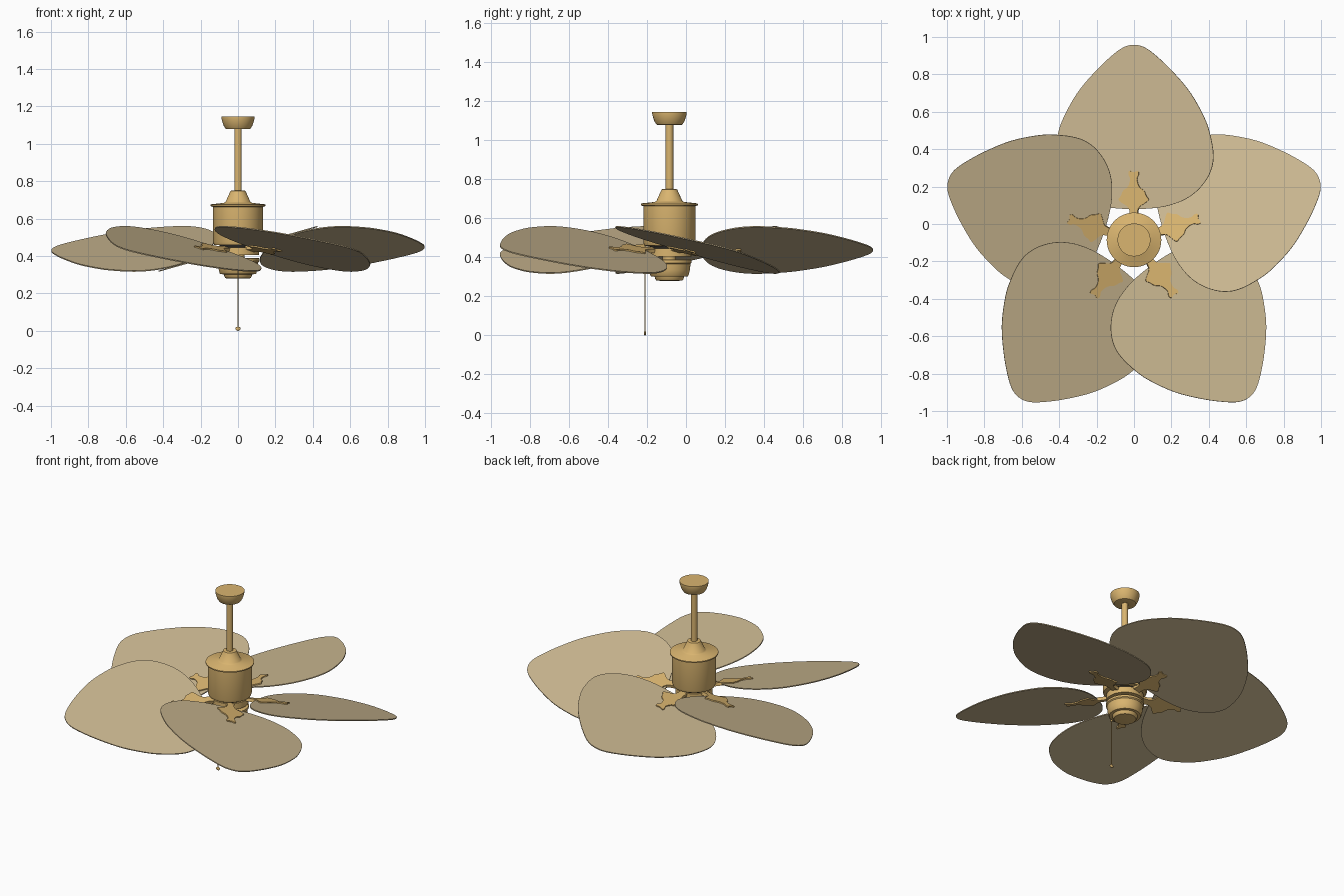
import bpy, bmesh, math
from mathutils import Matrix, Vector

if "Cube" in bpy.data.objects:
    bpy.data.objects.remove(bpy.data.objects["Cube"])

HUB = Vector((0, -0.085, 0))
PITCH = math.radians(15.7)
BLADE_Z = 0.438


def material(name, rgb):
    m = bpy.data.materials.new(name)
    m.diffuse_color = (*rgb, 1)
    m.use_nodes = True
    m.node_tree.nodes["Principled BSDF"].inputs["Base Color"].default_value = m.diffuse_color
    return m


BRASS = material("antique brass", (0.70, 0.46, 0.16))
LEAF = material("tan leaf", (0.60, 0.48, 0.285))
DARK = material("dark metal", (0.02, 0.018, 0.015))


def finish(bm, name, mat, smooth=True):
    bmesh.ops.recalc_face_normals(bm, faces=bm.faces)
    me = bpy.data.meshes.new(name)
    bm.to_mesh(me)
    bm.free()
    me.materials.append(mat)
    ob = bpy.data.objects.new(name, me)
    bpy.context.collection.objects.link(ob)
    if smooth:
        bpy.ops.object.select_all(action='DESELECT')
        ob.select_set(True)
        bpy.context.view_layer.objects.active = ob
        bpy.ops.object.shade_smooth_by_angle(angle=math.radians(35))
    return ob


def lathe(name, profile, mat, centre=HUB, n=48):
    """Solid of revolution from (radius, z) points, closed with flat caps."""
    bm = bmesh.new()
    rings = [[bm.verts.new((centre.x + r * math.cos(2 * math.pi * i / n),
                            centre.y + r * math.sin(2 * math.pi * i / n), z))
              for i in range(n)] for r, z in profile]
    for a, b in zip(rings, rings[1:]):
        for i in range(n):
            j = (i + 1) % n
            bm.faces.new((a[i], a[j], b[j], b[i]))
    bm.faces.new(rings[0])
    bm.faces.new(rings[-1])
    return finish(bm, name, mat)


def spline(pts, steps=4):
    """Catmull-Rom curve through a closed loop of 2D points."""
    out, n = [], len(pts)
    for i in range(n):
        p0, p1, p2, p3 = (Vector(pts[(i + k) % n]) for k in (-1, 0, 1, 2))
        for s in range(steps):
            t = s / steps
            out.append(0.5 * (2 * p1 + (p2 - p0) * t + (2 * p0 - 5 * p1 + 4 * p2 - p3) * t ** 2
                              + (3 * p1 - p0 - 3 * p2 + p3) * t ** 3))
    return out


def plate(name, half, thickness, mat, angle):
    """Mirrored (radius, half width) outline, pitched about its arm and turned round the hub."""
    loop = spline(half + [(r, -s) for r, s in reversed(half) if s > 0])
    bm = bmesh.new()
    place = (Matrix.Translation(HUB + Vector((0, 0, BLADE_Z)))
             @ Matrix.Rotation(angle, 4, 'Z') @ Matrix.Rotation(-PITCH, 4, 'X'))
    low, top = ([bm.verts.new(place @ Vector((p.x, p.y / math.cos(PITCH), z))) for p in loop]
                for z in (-thickness / 2, thickness / 2))
    bm.faces.new(low[::-1])
    bm.faces.new(top)
    for i in range(len(loop)):
        j = (i + 1) % len(loop)
        bm.faces.new((low[i], low[j], top[j], top[i]))
    return finish(bm, name, mat)


# Leaf blades and their brass brackets
BLADE = [(0.165, 0), (0.168, 0.085), (0.18, 0.17), (0.21, 0.26), (0.26, 0.335), (0.33, 0.392),
         (0.40, 0.42), (0.47, 0.424), (0.56, 0.408), (0.65, 0.378), (0.785, 0.303),
         (0.90, 0.207), (0.985, 0.118), (1.03, 0.055), (1.043, 0)]
BRACKET = [(0.085, 0.022), (0.14, 0.02), (0.175, 0.03), (0.198, 0.062), (0.215, 0.08), (0.235, 0.068),
           (0.262, 0.056), (0.285, 0.03), (0.325, 0.018), (0.352, 0.028), (0.368, 0.022), (0.362, 0)]
for k in range(5):
    a = math.radians(90 + 72 * k)
    plate(f"blade_{k + 1}", BLADE, 0.006, LEAF, a)
    plate(f"blade_bracket_{k + 1}", BRACKET, 0.02, BRASS, a)

# Ceiling canopy and down rod
lathe("ceiling_canopy", [(0.088, 1.145), (0.088, 1.135), (0.083, 1.115), (0.076, 1.095),
                         (0.066, 1.08), (0.06, 1.078), (0.03, 1.078)], BRASS)
lathe("down_rod", [(0.02, 1.09), (0.02, 0.73)], BRASS)

# Motor housing with coupling cone and rim plate
lathe("motor_housing", [(0.034, 0.75), (0.04, 0.748), (0.066, 0.69), (0.075, 0.684), (0.14, 0.677),
                        (0.146, 0.674), (0.146, 0.667), (0.133, 0.662), (0.133, 0.475),
                        (0.128, 0.46), (0.10, 0.458)], BRASS)
lathe("motor_gap", [(0.10, 0.462), (0.10, 0.435)], DARK)
lathe("flywheel", [(0.112, 0.445), (0.112, 0.405)], BRASS)
lathe("centre_shaft", [(0.035, 0.41), (0.035, 0.38)], BRASS)

# Lower switch cup
lathe("switch_cup", [(0.108, 0.39), (0.114, 0.386), (0.114, 0.372), (0.108, 0.366), (0.105, 0.335),
                     (0.098, 0.308), (0.094, 0.303), (0.076, 0.302), (0.072, 0.288),
                     (0.066, 0.281), (0.03, 0.279)], BRASS)

# Pull chain, its outlet and the bead at the end
CHAIN = Vector((0, -0.21, 0))
lathe("pull_chain", [(0.002, 0.328), (0.002, 0.015)], BRASS, CHAIN, 8)
bm = bmesh.new()
bmesh.ops.create_cone(bm, cap_ends=True, segments=12, radius1=0.006, radius2=0.006, depth=0.04,
                      matrix=Matrix.Translation((0, -0.195, 0.325)) @ Matrix.Rotation(math.pi / 2, 4, 'X'))
finish(bm, "chain_outlet", BRASS)
bm = bmesh.new()
bmesh.ops.create_uvsphere(bm, u_segments=16, v_segments=10, radius=1,
                          matrix=Matrix.Translation((0, -0.21, 0.011)) @ Matrix.Diagonal((0.014, 0.006, 0.011, 1)))
finish(bm, "chain_bead", BRASS)
